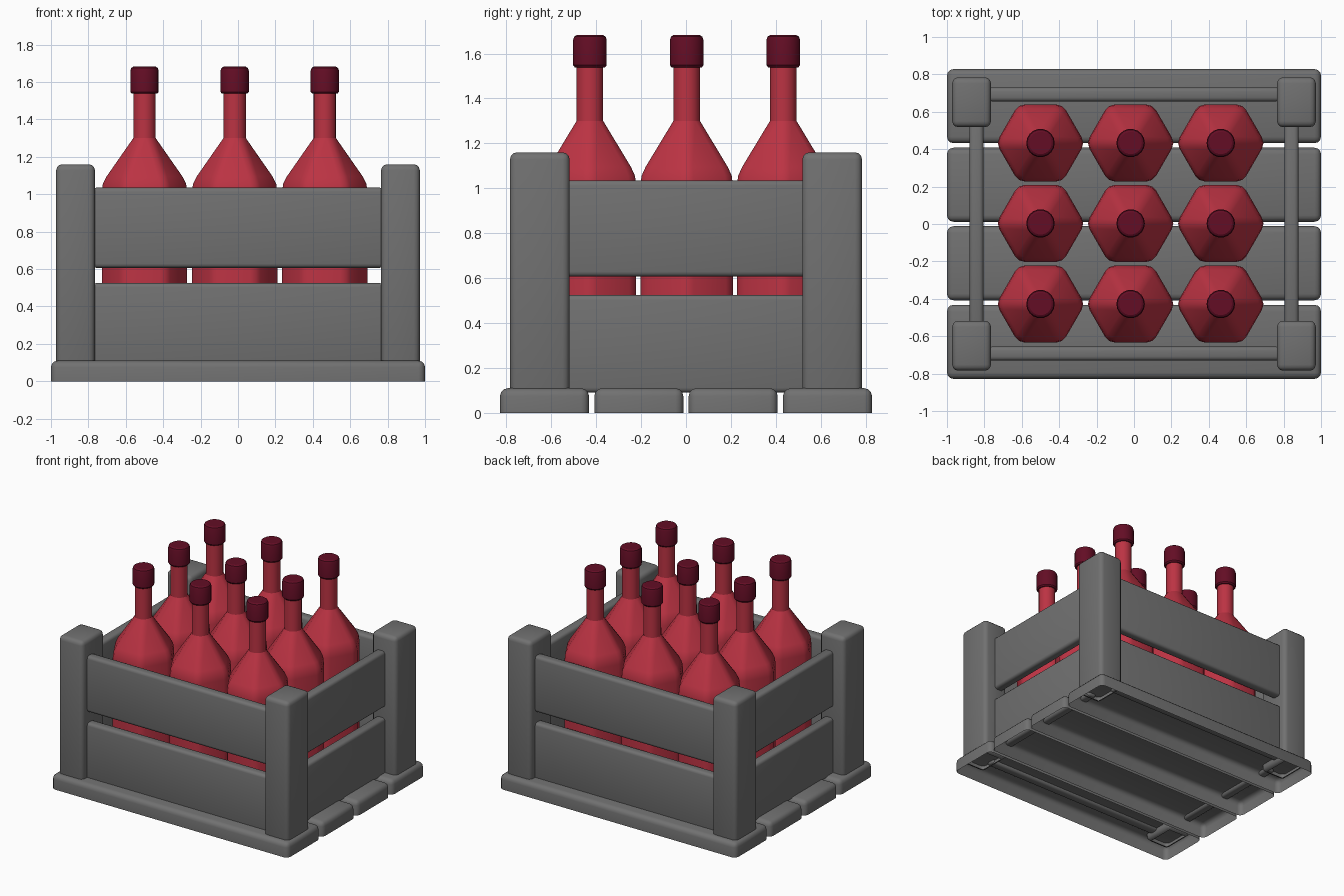
import bpy, bmesh, math
from mathutils import Vector

if "Cube" in bpy.data.objects:
    bpy.data.objects.remove(bpy.data.objects["Cube"])


def material(name, rgb):
    m = bpy.data.materials.new(name)
    m.diffuse_color = (*rgb, 1)
    m.use_nodes = True
    m.node_tree.nodes["Principled BSDF"].inputs["Base Color"].default_value = m.diffuse_color
    return m


GREY = material("grey_wood", (0.165, 0.165, 0.165))
RED = material("bottle_red", (0.50, 0.033, 0.056))
DARK = material("cap_dark_red", (0.125, 0.004, 0.018))


def finish(name, bm, mats, angle=35):
    bmesh.ops.recalc_face_normals(bm, faces=bm.faces[:])
    me = bpy.data.meshes.new(name)
    bm.to_mesh(me)
    bm.free()
    for m in mats:
        me.materials.append(m)
    me.shade_smooth()
    me.set_sharp_from_angle(angle=math.radians(angle))
    ob = bpy.data.objects.new(name, me)
    bpy.context.collection.objects.link(ob)
    return ob


def rounded_box(name, x, y, z, bevel, open_bottom=None):
    """Bevelled box; open_bottom 'square' keeps a sharp open rim, 'round' a bevelled one."""
    bm = bmesh.new()
    bmesh.ops.create_cube(bm, size=1)
    for v in bm.verts:
        v.co = Vector([(a + b) / 2 + c * (b - a) for (a, b), c in zip((x, y, z), v.co)])

    def drop_bottom():
        bm.normal_update()
        low = [f for f in bm.faces if f.normal.z < -0.99]
        bmesh.ops.delete(bm, geom=low, context='FACES')

    if open_bottom == 'square':
        drop_bottom()
    edges = [e for e in bm.edges if not e.is_boundary]
    bmesh.ops.bevel(bm, geom=edges, offset=bevel, segments=3, profile=0.5, affect='EDGES')
    if open_bottom == 'round':
        drop_bottom()
    return finish(name, bm, [GREY])


# Floor slats, hollow underneath
for i in range(4):
    yc = -0.63 + 0.42 * i
    rounded_box(f"floor_slat_{i + 1}", (-1, 1), (yc - 0.198, yc + 0.198), (0, 0.11), 0.035, 'square')

# Corner posts
for sx, side in ((-1, "left"), (1, "right")):
    for sy, end in ((-1, "front"), (1, "back")):
        rounded_box(f"{end}_{side}_post", sorted((sx * 0.765, sx * 0.972)),
                    sorted((sy * 0.518, sy * 0.784)), (0.06, 1.16), 0.032, 'round')

# Wall boards
for z, level in (((0.09, 0.525), "lower"), ((0.607, 1.035), "upper")):
    for s, end in ((-1, "front"), (1, "back")):
        rounded_box(f"{end}_{level}_board", (-0.78, 0.78), sorted((s * 0.655, s * 0.73)), z, 0.022)
    for s, side in ((-1, "left"), (1, "right")):
        rounded_box(f"{side}_{level}_board", sorted((s * 0.805, s * 0.88)), (-0.54, 0.54), z, 0.022)


# Bottle: hexagonal body with softened corners, lofted into a round neck
def ring(bm, z, apothem, spread, round_shape):
    verts = []
    for k in range(6):
        for d in (-spread, 0, spread):
            r = apothem
            if not round_shape:
                r = min(apothem / math.cos(math.radians(30 - abs(d))), apothem * 1.108)
            a = math.radians(60 * k + d)
            verts.append(bm.verts.new((r * math.cos(a), r * math.sin(a), z)))
    return verts


def loft(bm, rings, mat):
    faces = []
    for a, b in zip(rings, rings[1:]):
        n = len(a)
        faces += [bm.faces.new((a[i], a[(i + 1) % n], b[(i + 1) % n], b[i])) for i in range(n)]
    faces += [bm.faces.new(rings[0][::-1]), bm.faces.new(rings[-1])]
    for f in faces:
        f.material_index = mat


def bottle_mesh():
    bm = bmesh.new()
    body = [(0.115, 0.19), (0.14, 0.206), (1.01, 0.206), (1.055, 0.201), (1.095, 0.183)]
    rings = [ring(bm, z, r, 8, False) for z, r in body]
    rings += [ring(bm, z, 0.06, 20, True) for z in (1.30, 1.55)]
    loft(bm, rings, 0)
    cap = [(1.538, 0.068), (1.548, 0.076), (1.66, 0.076), (1.675, 0.071), (1.682, 0.06)]
    loft(bm, [ring(bm, z, r, 20, True) for z, r in cap], 1)
    return finish("bottle_1", bm, [RED, DARK], 30)


first = bottle_mesh()
spots = [(x, y) for y in (-0.428, 0.003, 0.433) for x in (-0.5, -0.018, 0.464)]
for i, (x, y) in enumerate(spots):
    ob = first
    if i:
        ob = bpy.data.objects.new(f"bottle_{i + 1}", first.data)
        bpy.context.collection.objects.link(ob)
    ob.location = (x, y, 0)
